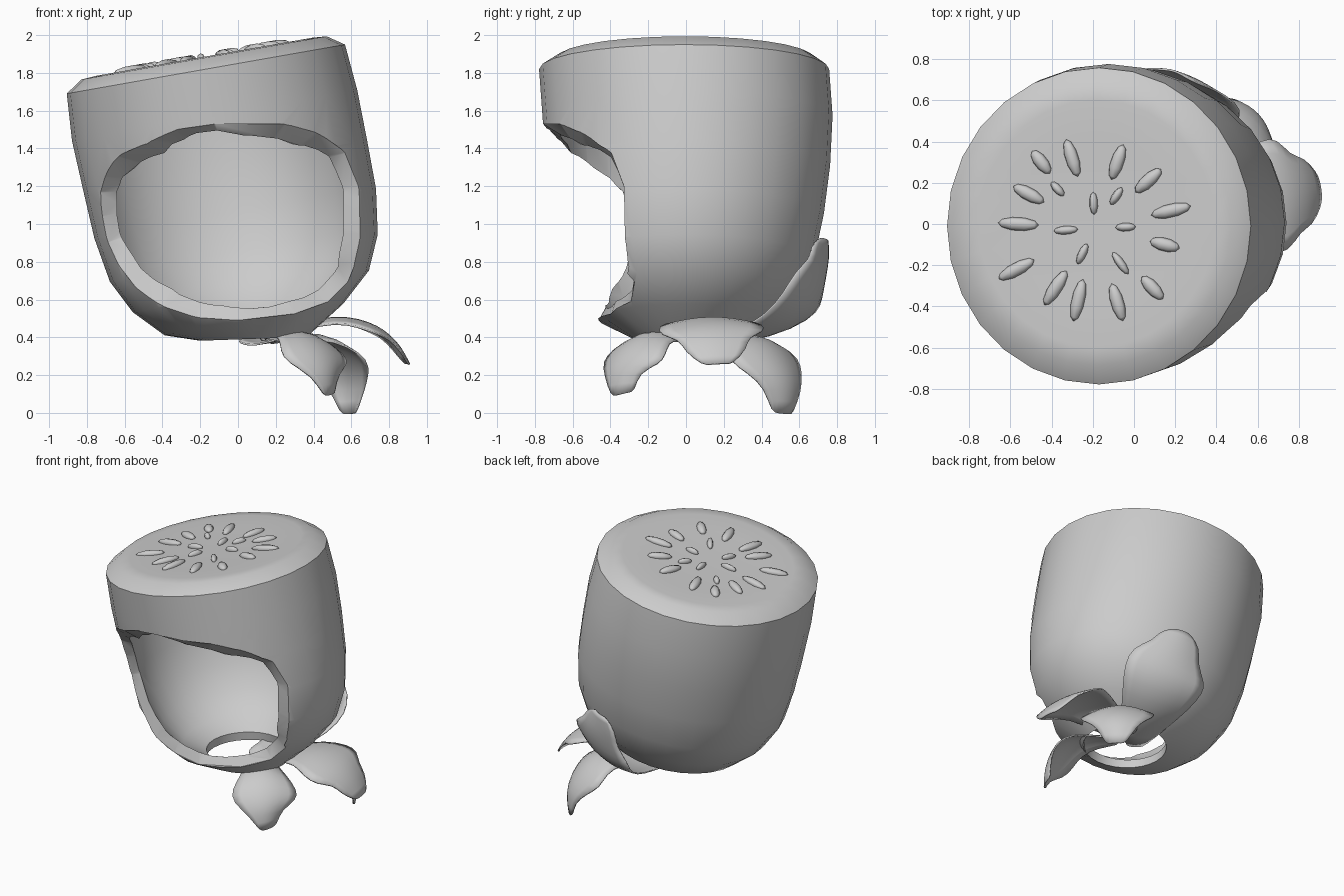
import bpy, bmesh, math
from mathutils import Vector, Matrix

if "Cube" in bpy.data.objects:
    bpy.data.objects.remove(bpy.data.objects["Cube"])

grey = bpy.data.materials.new("plain_grey")
grey.diffuse_color = (0.6, 0.6, 0.6, 1)
grey.use_nodes = True
grey.node_tree.nodes["Principled BSDF"].inputs["Base Color"].default_value = grey.diffuse_color

# Leaning frame of the body, origin at the centre of the upper rim
FRAME = Matrix.Translation((-0.17, 0, 1.82)) @ Matrix.Rotation(math.radians(-10), 4, 'Y')
SIDES = 28
# Wall rings: x radius, y radius, height along the axis, x shift, y shift
OUTER = [(0.748, 0.768, 0, 0, -0.01), (0.767, 0.768, -0.25, 0.003, 0.008),
         (0.763, 0.752, -0.52, 0.012, 0.011), (0.757, 0.722, -0.78, 0.02, 0.008),
         (0.72, 0.675, -1.02, 0.024, 0.005), (0.635, 0.6, -1.2, 0.03, 0),
         (0.48, 0.46, -1.35, 0.02, 0), (0.28, 0.28, -1.45, 0, 0)]
INNER = [(0.27, 0.27, -1.39, 0, 0), (0.44, 0.42, -1.285, 0.02, 0), (0.57, 0.535, -1.15, 0.03, 0),
         (0.65, 0.605, -0.98, 0.024, 0.005), (0.687, 0.652, -0.77, 0.02, 0.008),
         (0.693, 0.68, -0.52, 0.012, 0.011), (0.697, 0.695, -0.25, 0.003, 0.008),
         (0.67, 0.69, -0.05, 0, 0)]


def finish(name, bm, angle=40):
    bmesh.ops.recalc_face_normals(bm, faces=bm.faces)
    me = bpy.data.meshes.new(name)
    bm.to_mesh(me)
    bm.free()
    me.materials.append(grey)
    ob = bpy.data.objects.new(name, me)
    bpy.context.collection.objects.link(ob)
    smooth(ob, angle)
    return ob


def smooth(ob, angle):
    bpy.ops.object.select_all(action='DESELECT')
    bpy.context.view_layer.objects.active = ob
    ob.select_set(True)
    bpy.ops.object.shade_smooth_by_angle(angle=math.radians(angle))


def loft(rings, start, end):
    """Skin closed rings of points and close both ends with a fan."""
    bm = bmesh.new()
    loops = [[bm.verts.new(p) for p in r] for r in rings]
    n = len(loops[0])
    for a, b in zip(loops, loops[1:]):
        for i in range(n):
            j = (i + 1) % n
            bm.faces.new((a[i], a[j], b[j], b[i]))
    for loop, tip in ((loops[0], start), (loops[-1], end)):
        t = bm.verts.new(tip)
        for i in range(n):
            bm.faces.new((loop[i], loop[(i + 1) % n], t))
    return bm


def wall_ring(rx, ry, w, sx, sy):
    level = 0.14 if w < -1.36 else 0      # the bottom hole lies level
    pts = []
    for i in range(SIDES):
        t = math.tau * i / SIDES
        x = rx * math.cos(t)
        pts.append(FRAME @ Vector((x + sx, ry * math.sin(t) + sy, w - level * x)))
    return pts


# Hollow body with flat top and open bottom
top = [(0.4, 0.415, 0.058, 0, 0), (0.58, 0.6, 0.066, 0, 0), (0.66, 0.68, 0.06, 0, -0.005)]
body = finish("body_shell", loft([wall_ring(*r) for r in top + OUTER + INNER],
                                 FRAME @ Vector((0, 0, 0.055)), FRAME @ Vector((0, 0, -0.03))), 44)

# Face opening
outline = [(-0.73, 1.17), (-0.71, 1.25), (-0.64, 1.36), (-0.48, 1.43), (-0.33, 1.5), (-0.12, 1.53),
           (0.25, 1.53), (0.43, 1.48), (0.57, 1.38), (0.64, 1.2), (0.65, 0.95), (0.62, 0.79),
           (0.58, 0.69), (0.48, 0.59), (0.3, 0.525), (0, 0.49), (-0.22, 0.505), (-0.4, 0.565),
           (-0.53, 0.65), (-0.63, 0.78), (-0.69, 0.9), (-0.72, 1.04)]


def on_wall(x, z):
    p = FRAME.inverted() @ Vector((x, 0, z))
    for a, b in zip(OUTER, OUTER[1:]):
        if a[2] >= p.z >= b[2]:
            f = (a[2] - p.z) / (a[2] - b[2])
            rx, ry, _, sx, sy = (m + (n - m) * f for m, n in zip(a, b))
            p.y = sy - ry * math.sqrt(max(0.02, 1 - ((p.x - sx) / rx) ** 2))
            break
    return p


def inward(p):
    """Point inside the wall; the side edges run straight across, facing the front."""
    d = Vector((0, 0, -0.65)) - p
    d.y *= max(0, 1 - abs(p.x) / 0.55)
    return FRAME @ (p + d.normalized() * 0.16)


wall = [on_wall(x, z) for x, z in outline]
cutter = finish("opening_cutter", loft([[Vector((x, -1.1, z)) for x, z in outline],
                                        [FRAME @ p for p in wall], [inward(p) for p in wall]],
                                       (0, -1.1, 1.0), (0, -0.25, 1.0)))
cutter.hide_render = True
mod = body.modifiers.new("opening", 'BOOLEAN')
mod.operation, mod.solver, mod.object = 'DIFFERENCE', 'EXACT', cutter
bpy.context.view_layer.objects.active = body
bpy.ops.object.modifier_apply(modifier=mod.name)
bpy.data.objects.remove(cutter)
smooth(body, 44)

# Seeds radiating on the top: x, y, length
seeds = [(-.45, .3, .14), (-.3, .32, .19), (-.08, .3, .18), (.07, .21, .17), (.18, .065, .2),
         (.15, -.1, .15), (.09, -.31, .15), (-.08, -.38, .19), (-.27, -.37, .21), (-.38, -.31, .2),
         (-.57, -.22, .2), (-.56, 0, .2), (-.51, .145, .17), (-.37, .17, .09), (-.195, .1, .11),
         (-.085, .135, .1), (-.04, -.015, .1), (-.065, -.19, .13), (-.25, -.145, .11), (-.33, -.03, .12)]
bm = bmesh.new()
for x, y, length in seeds:
    turn = math.atan2(y + 0.02, x + 0.19)
    width = 0.042 if length < 0.135 else 0.066
    place = (FRAME @ Matrix.Translation(((x + 0.18) / 0.985, y, 0.062)) @ Matrix.Rotation(turn, 4, 'Z')
             @ Matrix.Diagonal((length / 2, width / 2, 0.026, 1)) @ Matrix.Rotation(math.pi / 2, 4, 'Y'))
    bmesh.ops.create_uvsphere(bm, u_segments=8, v_segments=5, radius=1, matrix=place)
finish("seeds", bm, 60)


# Curled three-lobed leaves: centre line, half widths, rough outward side
def leaf(name, path, widths, up, cup):
    path = [Vector(p) for p in path]
    up = Vector(up)
    bm = bmesh.new()
    rows = []
    for i, (p, w) in enumerate(zip(path, widths)):
        along = (path[min(i + 1, len(path) - 1)] - path[max(i - 1, 0)]).normalized()
        side = along.cross(up).normalized()
        out = side.cross(along)
        rows.append([bm.verts.new(p + side * w * s - out * cup * w * s * s)
                     for s in (-1, -0.5, 0, 0.5, 1)])
    for a, b in zip(rows, rows[1:]):
        for i in range(4):
            bm.faces.new((a[i], a[i + 1], b[i + 1], b[i]))
    ob = finish(name, bm, 60)
    sub = ob.modifiers.new("rounding", 'SUBSURF')
    sub.levels = sub.render_levels = 1
    thick = ob.modifiers.new("thickness", 'SOLIDIFY')
    thick.thickness, thick.offset = 0.01, 0


leaf("right_leaf", [(.12, .1, .39), (.33, .11, .47), (.5, .13, .515), (.64, .13, .5), (.74, .14, .46),
                    (.8, .15, .415), (.86, .16, .35), (.905, .17, .26)],
     [.06, .15, .2, .28, .28, .18, .17, .08], (0.3, 0, 1), 0.15)
leaf("front_leaf", [(.2, .05, .39), (.28, -.1, .44), (.36, -.2, .43), (.42, -.28, .37), (.46, -.33, .3),
                    (.49, -.36, .21), (.5, -.34, .1)],
     [.08, .12, .16, .22, .22, .11, .07], (.4, -.4, 1), 0.3)
leaf("back_right_leaf", [(.2, .15, .39), (.35, .27, .43), (.46, .38, .41), (.53, .45, .34),
                         (.58, .51, .24), (.61, .54, .13), (.6, .52, -.005)],
     [.08, .13, .2, .27, .2, .13, .07], (.4, .4, 1), 0.3)
leaf("back_leaf", [(.06, .08, .36), (.17, .3, .37), (.24, .52, .44), (.27, .65, .55), (.26, .7, .66),
                   (.23, .73, .76), (.21, .74, .85), (.2, .74, .92)],
     [.07, .16, .24, .29, .28, .17, .16, .07], (.35, .8, -.5), 0.2)
